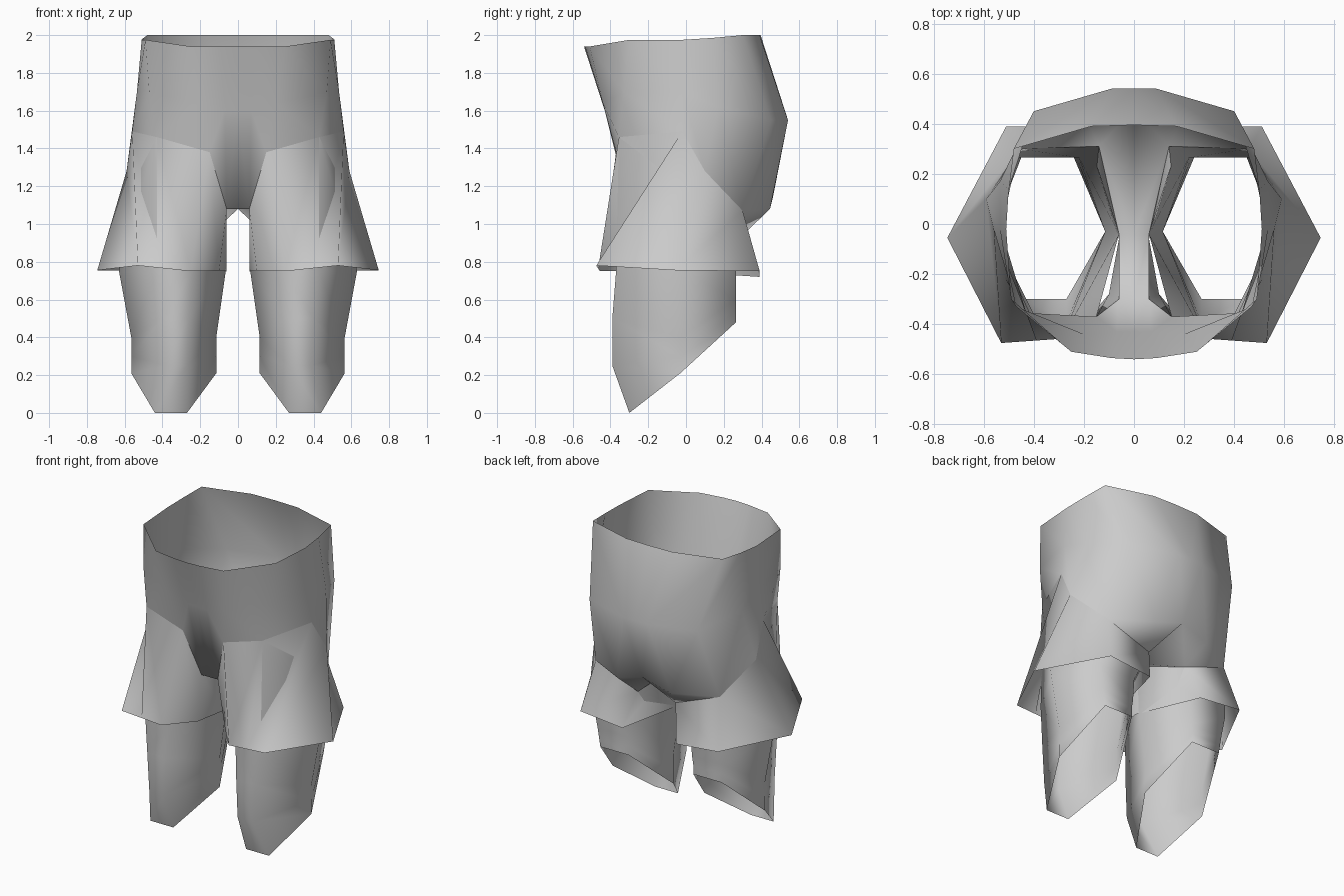
import bpy
import bmesh

if "Cube" in bpy.data.objects:
    bpy.data.objects.remove(bpy.data.objects["Cube"], do_unlink=True)

cloth = bpy.data.materials.new("plain grey cloth")
cloth.use_nodes = True
GREY = (0.6, 0.6, 0.6, 1)
cloth.diffuse_color = GREY
cloth.node_tree.nodes["Principled BSDF"].inputs["Base Color"].default_value = GREY


def loft(bm, rings, closed, triangles=False):
    """Join consecutive rings of vertices with quads or triangle pairs."""
    for upper, lower in zip(rings, rings[1:]):
        count = len(upper)
        for i in range(count if closed else count - 1):
            j = (i + 1) % count
            if triangles:
                bm.faces.new((upper[i], upper[j], lower[i]))
                bm.faces.new((upper[j], lower[j], lower[i]))
            else:
                bm.faces.new((upper[i], upper[j], lower[j], lower[i]))


def add_ring(bm, points, side=1):
    return [bm.verts.new((side * x, y, z)) for x, y, z in points]


def finish(bm, name):
    bmesh.ops.recalc_face_normals(bm, faces=bm.faces)
    mesh = bpy.data.meshes.new(name)
    bm.to_mesh(mesh)
    bm.free()
    mesh.materials.append(cloth)
    for polygon in mesh.polygons:
        polygon.use_smooth = True
    part = bpy.data.objects.new(name, mesh)
    bpy.context.collection.objects.link(part)
    return part


def tube(name, rings, side, triangles=False):
    bm = bmesh.new()
    loft(bm, [add_ring(bm, ring, side) for ring in rings], True, triangles)
    return finish(bm, name)


# Half outlines run from the front centre around the side to the back centre
waist = [(0, -.54, 1.94), (.09, -.535, 1.94), (.25, -.51, 1.94), (.49, -.3, 1.975),
         (.51, -.02, 1.975), (.5, .14, 1.985), (.48, .3, 2), (.17, .39, 2), (0, .395, 2)]
hip = [(0, -.43, 1.6), (.07, -.43, 1.6), (.2, -.44, 1.64), (.47, -.33, 1.7),
       (.535, -.02, 1.7), (.535, .17, 1.62), (.4, .45, 1.55), (.09, .54, 1.55), (0, .54, 1.55)]

# Leg opening: front inner, front outer, side, side back, back outer, back inner,
# crotch, crotch front
opening = [(.15, -.37, 1.38), (.43, -.355, 1.46), (.56, -.02, 1.49), (.59, .1, 1.28),
           (.46, .3, 1.07), (.14, .31, .95), (.06, -.04, 1.08), (.06, -.3, 1.08)]
seat = [(0, -.3, 1.08), (0, -.04, 1.08), (.2, .445, 1.08), (0, .46, 1.14)]

# Pelvis with rounded seat and a saddle between the leg openings
bm = bmesh.new()
front, middle, cheek, cleft = add_ring(bm, seat)
hole = add_ring(bm, opening)
back_outer, back_inner, crotch, crotch_front = hole[4:]
bottom = [front, crotch_front, *hole[:5], cheek, cleft]
loft(bm, [add_ring(bm, waist), add_ring(bm, hip), bottom], closed=False)
bm.faces.new((front, crotch_front, crotch, middle))
bm.faces.new((middle, crotch, back_inner, cleft))
bm.faces.new((cleft, back_inner, cheek))
bm.faces.new((cheek, back_inner, back_outer))
pelvis = finish(bm, "pelvis")
mirror = pelvis.modifiers.new("mirror", "MIRROR")
mirror.use_clip = True


def leg_ring(inner, outer, front_x, back_x, front_y, back_y, heights):
    """Six-sided leg section whose front, sides and back sit at their own heights."""
    front_z, side_z, back_z = heights
    return [(front_x[0], front_y, front_z), (front_x[1], front_y, front_z),
            (outer, -.03, side_z), (back_x[1], back_y, back_z),
            (back_x[0], back_y, back_z), (inner, -.03, side_z)]


# Leg covers, cut on a slant from the shin up to the back of the knee
leg_rings = [
    [*opening[:2], (.53, -.02, 1.4), *opening[4:7]],
    leg_ring(.065, .63, (.24, .43), (.22, .5), -.37, .265, (.75, .75, .75)),
    leg_ring(.115, .565, (.26, .4), (.23, .47), -.39, .265, (.5, .4, .6)),
    leg_ring(.115, .565, (.27, .385), (.24, .46), -.39, .265, (.25, .3, .54)),
    leg_ring(.115, .565, (.27, .44), (.24, .45), -.3, .265, (0, .21, .48)),
]

# Flared hem of each trouser leg
hem = [(.25, -.455, .75), (.39, -.465, .765), (.53, -.475, .78), (.745, -.055, .755),
       (.51, .39, .75), (.2, .39, .72), (.06, -.06, .75), (.1, -.28, .75)]

for label, side in (("left", 1), ("right", -1)):
    tube(label + "_leg_cover", leg_rings, side)
    tube(label + "_flared_skirt", [opening, hem], side, triangles=True)
